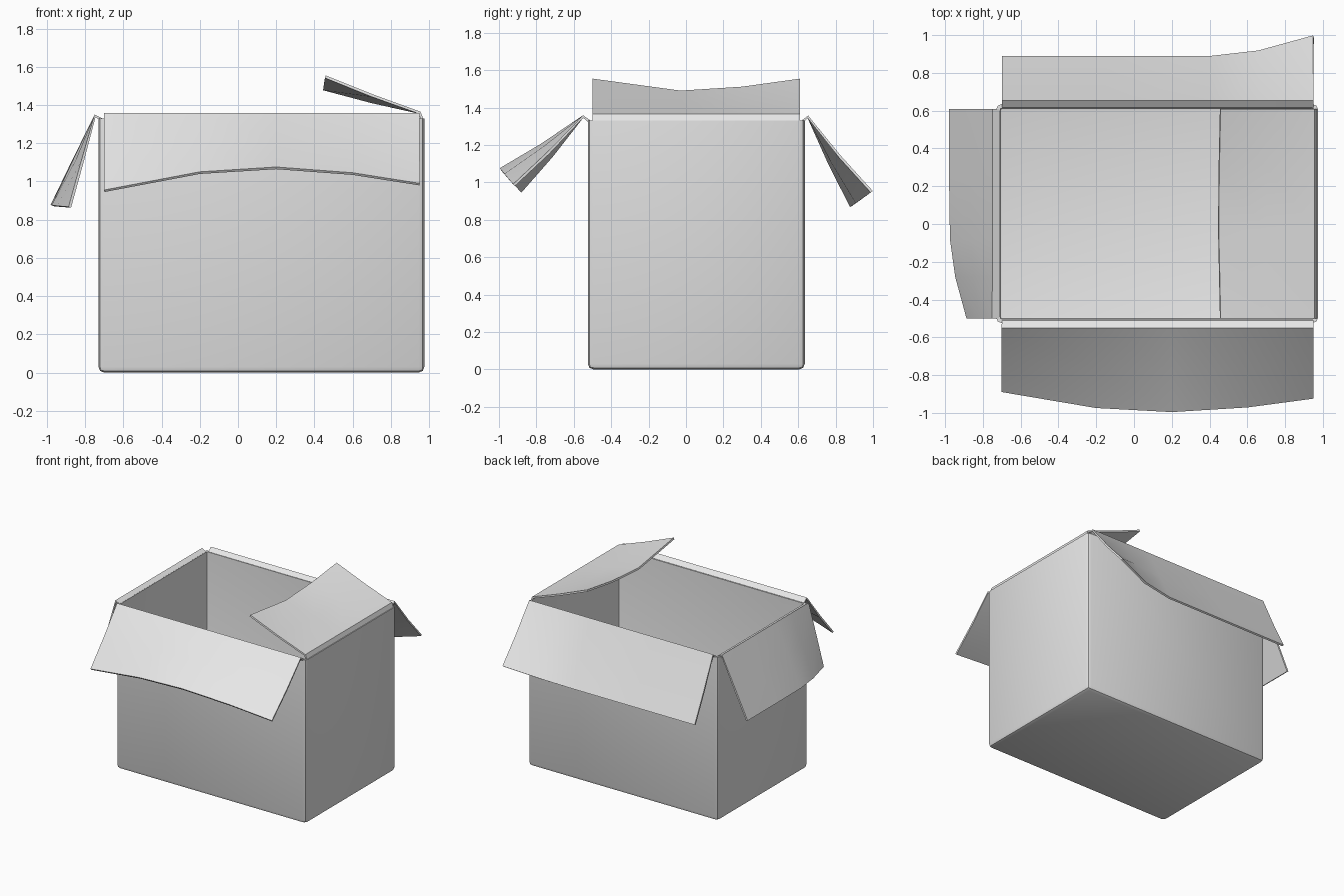
import bpy, bmesh
from mathutils import Vector

cube = bpy.data.objects.get("Cube")
if cube:
    bpy.data.objects.remove(cube, do_unlink=True)

# One plain card colour
card = bpy.data.materials.new("grey_card")
card.use_nodes = True
card.diffuse_color = (0.8, 0.8, 0.8, 1)
card.node_tree.nodes["Principled BSDF"].inputs["Base Color"].default_value = (0.8, 0.8, 0.8, 1)

RIM = 1.33


def finish(name, bm, thickness, offset):
    """Turn a bmesh sheet into a thick, smooth-shaded object."""
    bmesh.ops.recalc_face_normals(bm, faces=bm.faces)
    mesh = bpy.data.meshes.new(name)
    bm.to_mesh(mesh)
    bm.free()
    mesh.materials.append(card)
    ob = bpy.data.objects.new(name, mesh)
    bpy.context.collection.objects.link(ob)
    solid = ob.modifiers.new("thickness", 'SOLIDIFY')
    solid.thickness = thickness
    solid.offset = offset
    bpy.ops.object.select_all(action='DESELECT')
    ob.select_set(True)
    bpy.context.view_layer.objects.active = ob
    bpy.ops.object.modifier_apply(modifier=solid.name)
    bpy.ops.object.shade_smooth_by_angle(angle=0.7)
    return ob


# Box body: open-topped cuboid with rounded corners and bottom edges
bm = bmesh.new()
bmesh.ops.create_cube(bm, size=1)
for v in bm.verts:
    v.co = Vector((v.co.x * 1.705 + 0.1225, v.co.y * 1.16 + 0.055, (v.co.z + 0.5) * RIM))
edges = [e for e in bm.edges if min(v.co.z for v in e.verts) < 0.01]
bmesh.ops.bevel(bm, geom=edges, offset=0.03, segments=2, profile=0.5, affect='EDGES')
bm.normal_update()
bmesh.ops.delete(bm, geom=[f for f in bm.faces if f.normal.z > 0.9], context='FACES_ONLY')
finish("box_body", bm, 0.022, -1)


def flap(name, axis, root, crease, tips, sag):
    """Bent sheet hinged on the rim; tips are (along, out, height) per column."""
    bm = bmesh.new()
    columns = []
    for along, out, height in tips:
        mid = ((crease[0] + out) / 2, (crease[1] + height) / 2 - sag)
        profile = [(root, RIM - 0.005), crease, mid, (out, height)]
        columns.append([bm.verts.new((along, d, z) if axis == 'X' else (d, along, z))
                        for d, z in profile])
    for a, b in zip(columns, columns[1:]):
        for i in range(len(a) - 1):
            bm.faces.new((a[i], b[i], b[i + 1], a[i + 1]))
    finish(name, bm, 0.014, 0)


# Four flaps, each hinged along one side of the rim
flap("front_flap", 'X', -0.515, (-0.55, 1.352),
     [(-0.7, -0.885, 0.95), (-0.2, -0.97, 1.045), (0.2, -0.992, 1.07),
      (0.6, -0.967, 1.04), (0.95, -0.92, 0.985)], 0.01)
flap("back_flap", 'X', 0.622, (0.652, 1.35),
     [(-0.7, 0.883, 0.872), (-0.15, 0.883, 0.872), (0.4, 0.883, 0.872),
      (0.66, 0.913, 0.892), (0.95, 0.993, 0.95)], 0.012)
flap("right_flap", 'Y', -0.715, (-0.748, 1.343),
     [(-0.5, -0.88, 0.865), (-0.28, -0.94, 0.87), (-0.08, -0.968, 0.873),
      (0.26, -0.973, 0.874), (0.61, -0.974, 0.875)], 0)
flap("left_flap", 'Y', 0.963, (0.95, 1.36),
     [(-0.5, 0.457, 1.548), (-0.03, 0.447, 1.484), (0.3, 0.45, 1.505),
      (0.61, 0.457, 1.548)], 0.005)
